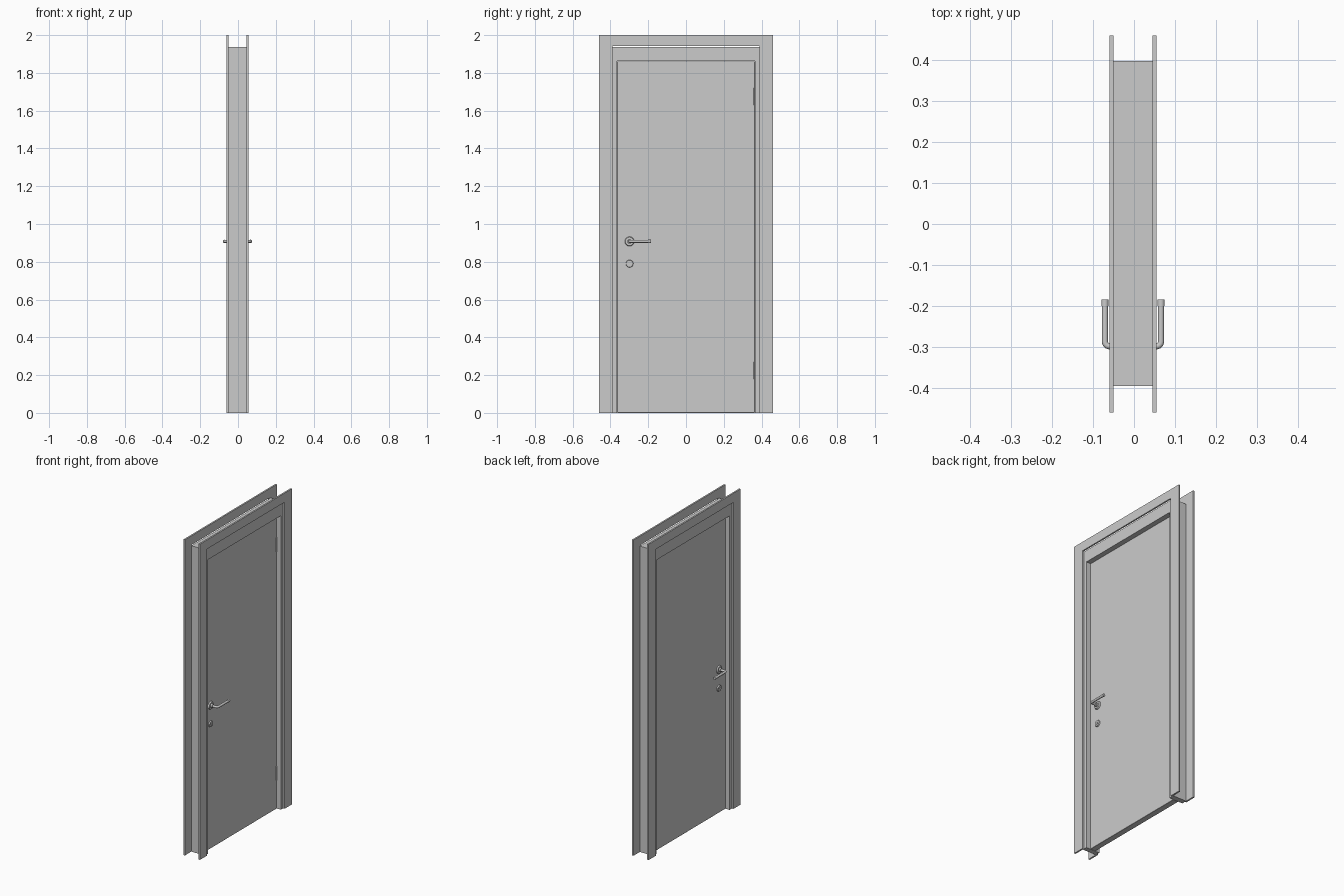
import bpy, math
from mathutils import Vector

if "Cube" in bpy.data.objects:
    bpy.data.objects.remove(bpy.data.objects["Cube"])

CX = -0.0025  # middle of the wall thickness


def box(name, x, y, z, bevel=0.0):
    bpy.ops.mesh.primitive_cube_add(size=1, location=[(a + b) / 2 for a, b in (x, y, z)])
    o = bpy.context.object
    o.name = name
    o.scale = [b - a for a, b in (x, y, z)]
    bpy.ops.object.transform_apply(location=False, rotation=False, scale=True)
    if bevel:
        m = o.modifiers.new("edge", 'BEVEL')
        m.width, m.segments = bevel, 1
    return o


def rod(name, a, b, r, r2=None, sides=32):
    a, b = Vector(a), Vector(b)
    d = b - a
    bpy.ops.mesh.primitive_cone_add(vertices=sides, radius1=r, radius2=r if r2 is None else r2,
                                    depth=d.length, location=(a + b) / 2,
                                    rotation=d.to_track_quat('Z', 'Y').to_euler())
    o = bpy.context.object
    o.name = name
    bpy.ops.object.shade_smooth_by_angle(angle=math.radians(40))
    return o


def tube(name, pts, r):
    c = bpy.data.curves.new(name, 'CURVE')
    c.dimensions = '3D'
    c.bevel_depth, c.bevel_resolution, c.use_fill_caps = r, 6, True
    s = c.splines.new('POLY')
    s.points.add(len(pts) - 1)
    for p, q in zip(s.points, pts):
        p.co = (*q, 1)
    o = bpy.data.objects.new(name, c)
    bpy.context.collection.objects.link(o)


def casing(name, x0, x1):
    # mitred architrave: left leg, head and right leg
    yz = [(-.46, 0), (-.46, 2), (.46, 2), (.46, 0), (.388, 0), (.388, 1.942), (-.388, 1.942), (-.388, 0)]
    verts = [(x, y, z) for x in (x0, x1) for y, z in yz]
    rings = [(0, 1, 6, 7), (1, 2, 5, 6), (2, 3, 4, 5)]
    faces = rings + [tuple(i + 8 for i in reversed(f)) for f in rings]
    faces += [(i, i + 8, (i + 1) % 8 + 8, (i + 1) % 8) for i in range(8)]
    m = bpy.data.meshes.new(name)
    m.from_pydata(verts, [], faces)
    bpy.context.collection.objects.link(bpy.data.objects.new(name, m))


# frame lining and door leaf
lining = (CX - .0475, CX + .0475)
box("jamb_lock_side", lining, (-.396, -.365), (0, 1.938))
box("jamb_hinge_side", lining, (.365, .398), (0, 1.938))
box("frame_head", lining, (-.365, .365), (1.863, 1.938))
box("door_leaf", (CX - .0185, CX + .0185), (-.364, .364), (0, 1.861), .001)

# casings and door furniture on both faces
for side, s in (("front", 1), ("back", -1)):
    casing(side + "_casing", *sorted((CX + s * .0475, CX + s * .0575)))
    face = CX + s * .0185
    out = CX + s * .0685  # lever axis
    y, z = -.299, .908
    rod(side + "_handle_rose", (face, y, z), (face + s * .008, y, z), .025, .022)
    rod(side + "_handle_collar", (face + s * .008, y, z), (face + s * .018, y, z), .012)
    elbow = [(out - s * .012 * (1 - math.sin(a)), y + .012 * (1 - math.cos(a)), z)
             for a in [i * math.pi / 12 for i in range(7)]]
    tube(side + "_lever", [(face, y, z)] + elbow + [(out, -.197, z)], .0075)
    rod(side + "_lever_end", (out, -.2, z), (out, -.184, z), .0088)
    rod(side + "_key_rose", (face, y, .79), (face + s * .007, y, .79), .02, .018)
    rod(side + "_key_cylinder", (face, y, .79), (face + s * .010, y, .79), .007)

# hinges
for name, z in (("lower_hinge", .18), ("upper_hinge", 1.63)):
    rod(name, (CX + .0195, .361, z), (CX + .0195, .361, z + .09), .004, sides=16)
